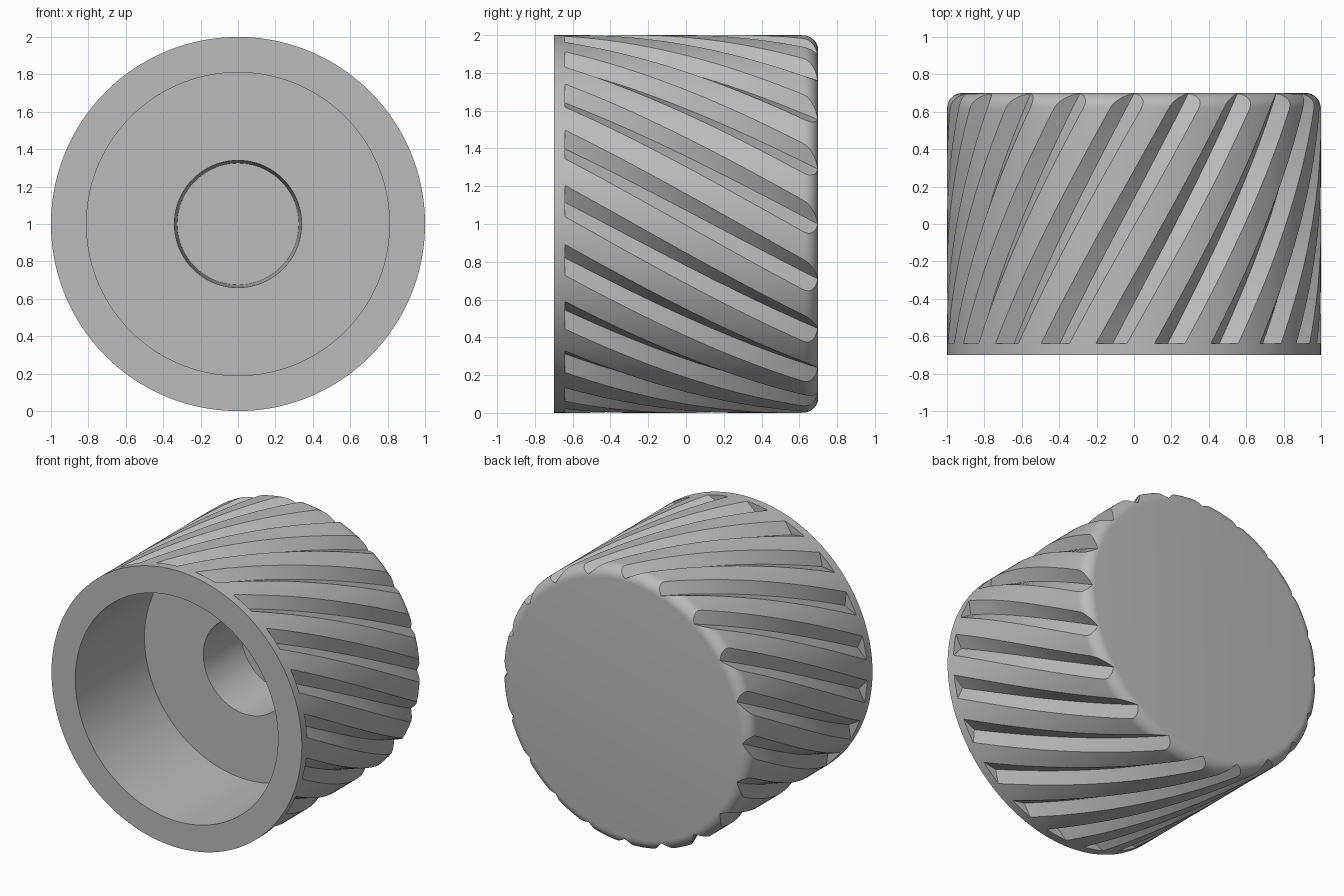
import bpy, bmesh, math

if "Cube" in bpy.data.objects:
    bpy.data.objects.remove(bpy.data.objects["Cube"])

SEG = 160        # segments round the knob
GROOVES = 20
Y0, Y1 = -0.64, 0.72
TWIST = 0.561    # radians of twist per unit of length

grey = bpy.data.materials.new("plain grey")
grey.diffuse_color = (0.5, 0.5, 0.5, 1)
grey.use_nodes = True
grey.node_tree.nodes["Principled BSDF"].inputs["Base Color"].default_value = grey.diffuse_color


def pos(r, a, y):
    # angle a is measured from the top towards +x, axis runs along y at z = 1
    return (r * math.sin(a), y, 1 + r * math.cos(a))


def make_object(name, bm):
    bmesh.ops.recalc_face_normals(bm, faces=bm.faces[:])
    me = bpy.data.meshes.new(name)
    bm.to_mesh(me)
    bm.free()
    ob = bpy.data.objects.new(name, me)
    bpy.context.collection.objects.link(ob)
    me.materials.append(grey)
    return ob


# Knob body: stepped recess in the front, rounded edge at the back
profile = [(0.325, 0.5), (0.34, 0.09), (0.81, 0.09), (0.81, -0.7), (1.0, -0.7), (1.0, -0.65)]
profile += [(1.0, -0.65 + 1.27 * i / 8) for i in range(1, 9)]
profile += [(0.92 + 0.08 * math.cos(t), 0.62 + 0.08 * math.sin(t))
            for t in (math.pi / 2 * i / 8 for i in range(1, 9))]

bm = bmesh.new()
rings = [[bm.verts.new(pos(r, 2 * math.pi * k / SEG, y)) for k in range(SEG)]
         for r, y in profile]
for a, b in zip(rings, rings[1:]):
    for k in range(SEG):
        j = (k + 1) % SEG
        bm.faces.new((a[k], a[j], b[j], b[k]))
bm.faces.new(rings[0])
bm.faces.new(rings[-1])
knob = make_object("knob", bm)

# Cutters: helical V-shaped bars
bm = bmesh.new()
STEPS = 28
for g in range(GROOVES):
    sections = []
    for i in range(STEPS + 1):
        y = Y0 + (Y1 - Y0) * i / STEPS
        a = -0.122 + 2 * math.pi * g / GROOVES + TWIST * (y - Y0)
        sections.append([bm.verts.new(pos(r, a + d, y))
                         for r, d in ((0.94, 0), (1.02, 0.107), (1.02, -0.107))])
    for s, t in zip(sections, sections[1:]):
        for k in range(3):
            j = (k + 1) % 3
            bm.faces.new((s[k], s[j], t[j], t[k]))
    bm.faces.new(sections[0])
    bm.faces.new(sections[-1])
cutter = make_object("groove_cutter", bm)
cutter.hide_render = True

# Cut the grip grooves
mod = knob.modifiers.new("grooves", 'BOOLEAN')
mod.operation = 'DIFFERENCE'
mod.solver = 'EXACT'
mod.object = cutter
bpy.context.view_layer.objects.active = knob
knob.select_set(True)
bpy.ops.object.modifier_apply(modifier=mod.name)
bpy.data.objects.remove(cutter)

bpy.ops.object.shade_smooth_by_angle(angle=math.radians(25))
